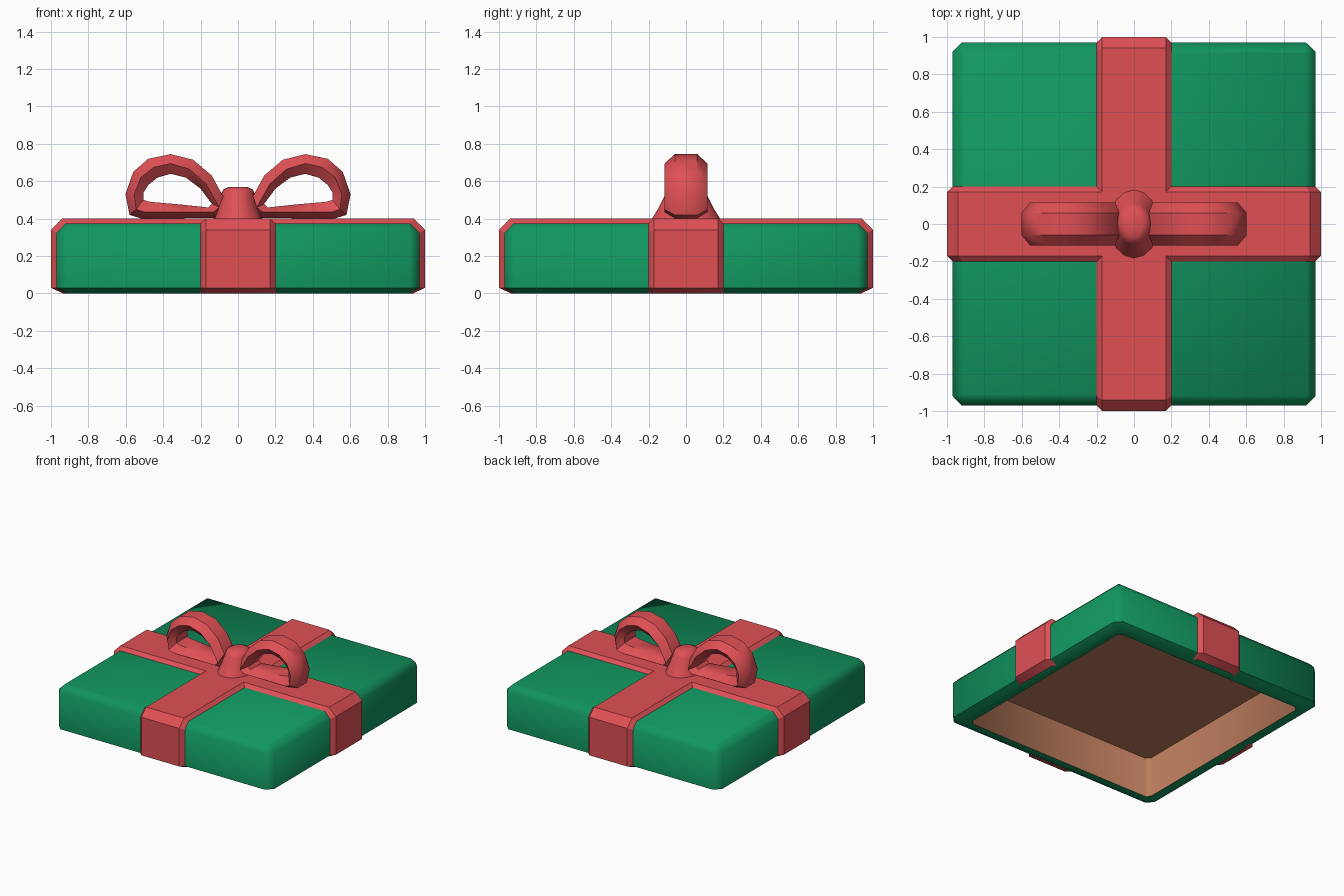
import bpy, bmesh, math

if "Cube" in bpy.data.objects:
    bpy.data.objects.remove(bpy.data.objects["Cube"])


def material(name, rgb):
    def lin(c):
        c /= 255
        return c / 12.92 if c <= 0.04045 else ((c + 0.055) / 1.055) ** 2.4
    m = bpy.data.materials.new(name)
    m.diffuse_color = (*[lin(c) for c in rgb], 1)
    m.use_nodes = True
    m.node_tree.nodes["Principled BSDF"].inputs["Base Color"].default_value = m.diffuse_color
    return m


GREEN = material("green_wrap", (17, 150, 96))
RED = material("red_ribbon", (223, 80, 85))
TAN = material("tan_cardboard", (188, 124, 93))


def loft(name, rings, mats, angle, closed=True, caps=False, loop=False, mat_rule=None):
    """Skin a list of point rings; optionally cap the ends or join last to first."""
    bm = bmesh.new()
    vs = [[bm.verts.new(p) for p in r] for r in rings]
    n = len(rings[0])
    for i in range(len(vs) if loop else len(vs) - 1):
        a, b = vs[i], vs[(i + 1) % len(vs)]
        for j in range(n if closed else n - 1):
            k = (j + 1) % n
            f = bm.faces.new((a[j], a[k], b[k], b[j]))
            f.material_index = mat_rule(i) if mat_rule else 0
    if caps:
        bm.faces.new(vs[0][::-1]).material_index = mat_rule(0) if mat_rule else 0
        bm.faces.new(vs[-1])
    bmesh.ops.recalc_face_normals(bm, faces=bm.faces[:])
    me = bpy.data.meshes.new(name)
    bm.to_mesh(me)
    bm.free()
    for m in mats:
        me.materials.append(m)
    ob = bpy.data.objects.new(name, me)
    bpy.context.collection.objects.link(ob)
    bpy.ops.object.select_all(action='DESELECT')
    ob.select_set(True)
    bpy.context.view_layer.objects.active = ob
    bpy.ops.object.shade_smooth_by_angle(angle=math.radians(angle))
    return ob


def octagon(h, c, z):
    """Square of half size h with corners cut by c."""
    d = h - c
    return [(h, -d, z), (h, d, z), (d, h, z), (-d, h, z),
            (-h, d, z), (-h, -d, z), (-d, -h, z), (d, -h, z)]


# Hollow lid: tan inside, green outside
lid = [(.86, .03, .325), (.86, .03, 0), (.915, .03, 0), (.97, .05, .03),
       (.97, .05, .325), (.92, .008, .375)]
loft("box_lid", [octagon(*r) for r in lid], [GREEN, TAN], 50, caps=True,
     mat_rule=lambda i: 1 if i == 0 else 0)

# Two crossing ribbon bands, open underneath, with bevelled edges
outer = [(.935, 0), (1, .03), (1, .34), (.94, .4)]
inner = [(.915, 0), (.97, .03), (.97, .325), (.92, .375)]


def arch(half):
    return [(-x, z) for x, z in half] + [(x, z) for x, z in half[::-1]]


def band(name, along_x):
    rings = []
    for w, prof in ((-.2, inner), (-.17, outer), (.17, outer), (.2, inner)):
        rings.append([(u, w, z) if along_x else (w, u, z) for u, z in arch(prof)])
    ob = loft(name, rings, [RED], 30, closed=False)
    # top faces must point up on this open strip
    top = max(ob.data.polygons, key=lambda p: p.area)
    if top.normal.z < 0:
        ob.data.flip_normals()


band("ribbon_across", True)
band("ribbon_lengthwise", False)

# Knot: tapered oval
knot = [(.135, .185, .395), (.11, .145, .46), (.09, .11, .53),
        (.08, .095, .555), (.05, .06, .57)]
loft("bow_knot", [[(rx * math.cos(a), ry * math.sin(a), z)
                   for a in [math.tau * k / 16 for k in range(16)]]
                  for rx, ry, z in knot], [RED], 45, caps=True)

# Bow loops: hexagonal band section swept round a teardrop
out = [(.08, .52), (.14, .63), (.24, .715), (.36, .745), (.48, .72), (.56, .65),
       (.602, .53), (.58, .42), (.52, .402), (.30, .402), (.12, .405)]
mid = [(.10, .46), (.17, .585), (.26, .665), (.36, .695), (.45, .675), (.52, .62),
       (.555, .53), (.545, .45), (.50, .435), (.30, .437), (.13, .435)]
inn = [(.14, .48), (.20, .56), (.28, .62), (.36, .64), (.43, .62), (.48, .58),
       (.505, .54), (.505, .50), (.47, .49), (.30, .475), (.16, .46)]
for side, s in (("right", 1), ("left", -1)):
    rings = [[(s * o[0], -.06, o[1]), (s * o[0], .06, o[1]),
              (s * m[0], .115, m[1]), (s * i[0], .07, i[1]),
              (s * i[0], -.07, i[1]), (s * m[0], -.115, m[1])]
             for o, m, i in zip(out, mid, inn)]
    loft("bow_loop_" + side, rings, [RED], 40, loop=True)
